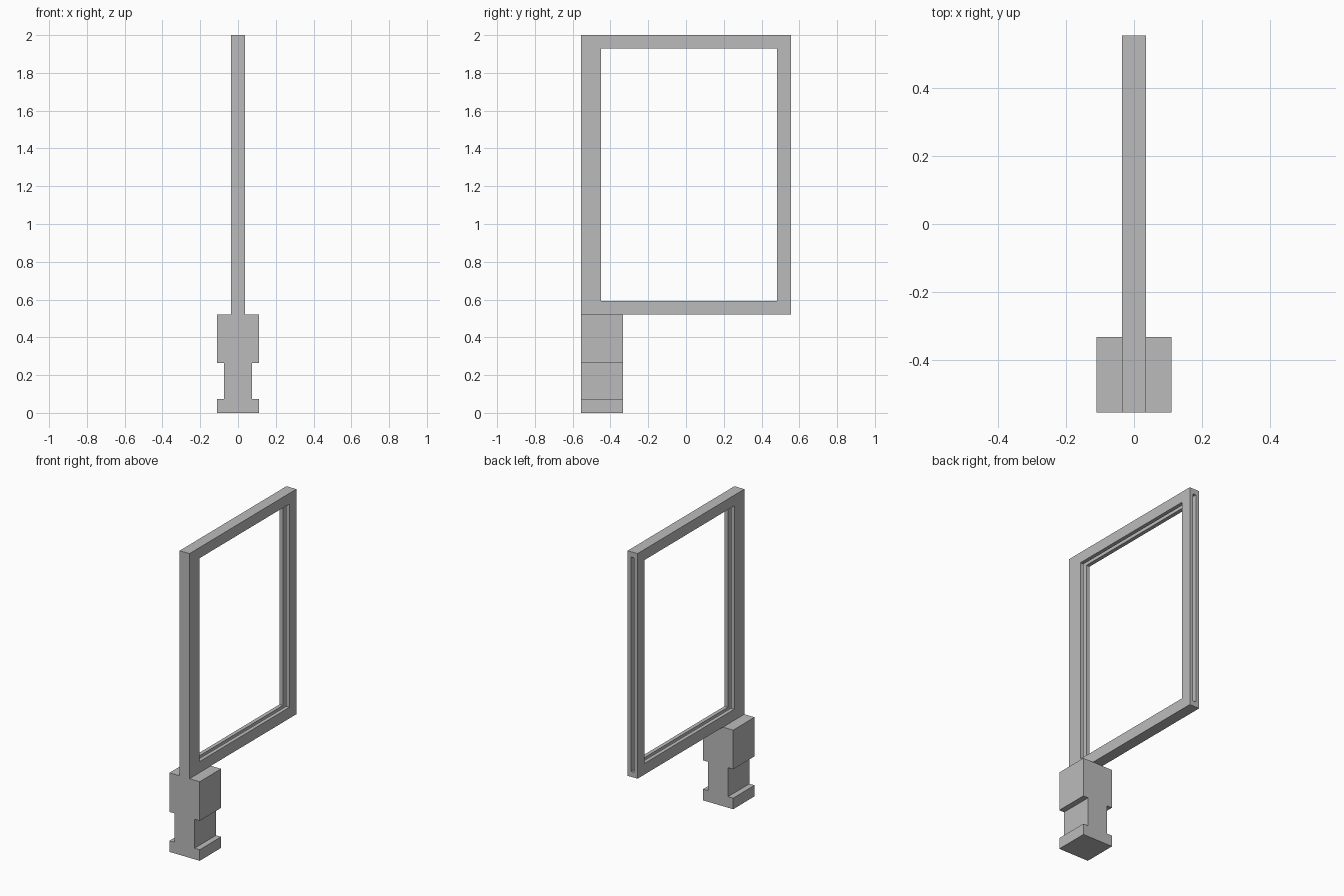
import bpy
import bmesh

cube = bpy.data.objects.get("Cube")
if cube:
    bpy.data.objects.remove(cube, do_unlink=True)

grey = bpy.data.materials.new("plain_grey")
grey.use_nodes = True
colour = (0.5, 0.5, 0.5, 1)
grey.diffuse_color = colour
grey.node_tree.nodes["Principled BSDF"].inputs["Base Color"].default_value = colour

FRONT, BACK = -0.555, 0.555
BOTTOM, TOP = 0.52, 2.0


def new_object(name, bm):
    bmesh.ops.recalc_face_normals(bm, faces=bm.faces)
    mesh = bpy.data.meshes.new(name)
    bm.to_mesh(mesh)
    bm.free()
    mesh.materials.append(grey)
    obj = bpy.data.objects.new(name, mesh)
    bpy.context.collection.objects.link(obj)
    return obj


def box(name, half_width, y0, y1, z0, z1):
    """Box centred on x = 0."""
    bm = bmesh.new()
    bmesh.ops.create_cube(bm, size=1)
    for v in bm.verts:
        v.co.x *= 2 * half_width
        v.co.y = y1 if v.co.y > 0 else y0
        v.co.z = z1 if v.co.z > 0 else z0
    return new_object(name, bm)


def cut(target, cutter):
    mod = target.modifiers.new("cut", 'BOOLEAN')
    mod.operation = 'DIFFERENCE'
    mod.solver = 'EXACT'
    mod.object = cutter
    bpy.context.view_layer.objects.active = target
    bpy.ops.object.modifier_apply(modifier=mod.name)
    bpy.data.objects.remove(cutter, do_unlink=True)


# Upright frame: open window, then a panel groove that runs out through the back bar
frame = box("frame", 0.036, FRONT, BACK, BOTTOM, TOP)
cut(frame, box("window_cutter", 0.2, -0.45, 0.482, 0.593, 1.93))
cut(frame, box("groove_cutter", 0.011, -0.487, 0.7, 0.555, 1.965))

# Mounting foot: waisted profile extruded front to back
half = [(0.11, 0), (0.11, 0.073), (0.073, 0.073),
        (0.073, 0.263), (0.11, 0.263), (0.11, BOTTOM)]
outline = half + [(-x, z) for x, z in reversed(half)]
bm = bmesh.new()
face = bm.faces.new([bm.verts.new((x, FRONT, z)) for x, z in outline])
extruded = bmesh.ops.extrude_face_region(bm, geom=[face])["geom"]
bmesh.ops.translate(bm, vec=(0, 0.222, 0),
                    verts=[g for g in extruded if isinstance(g, bmesh.types.BMVert)])
new_object("mounting_foot", bm)
